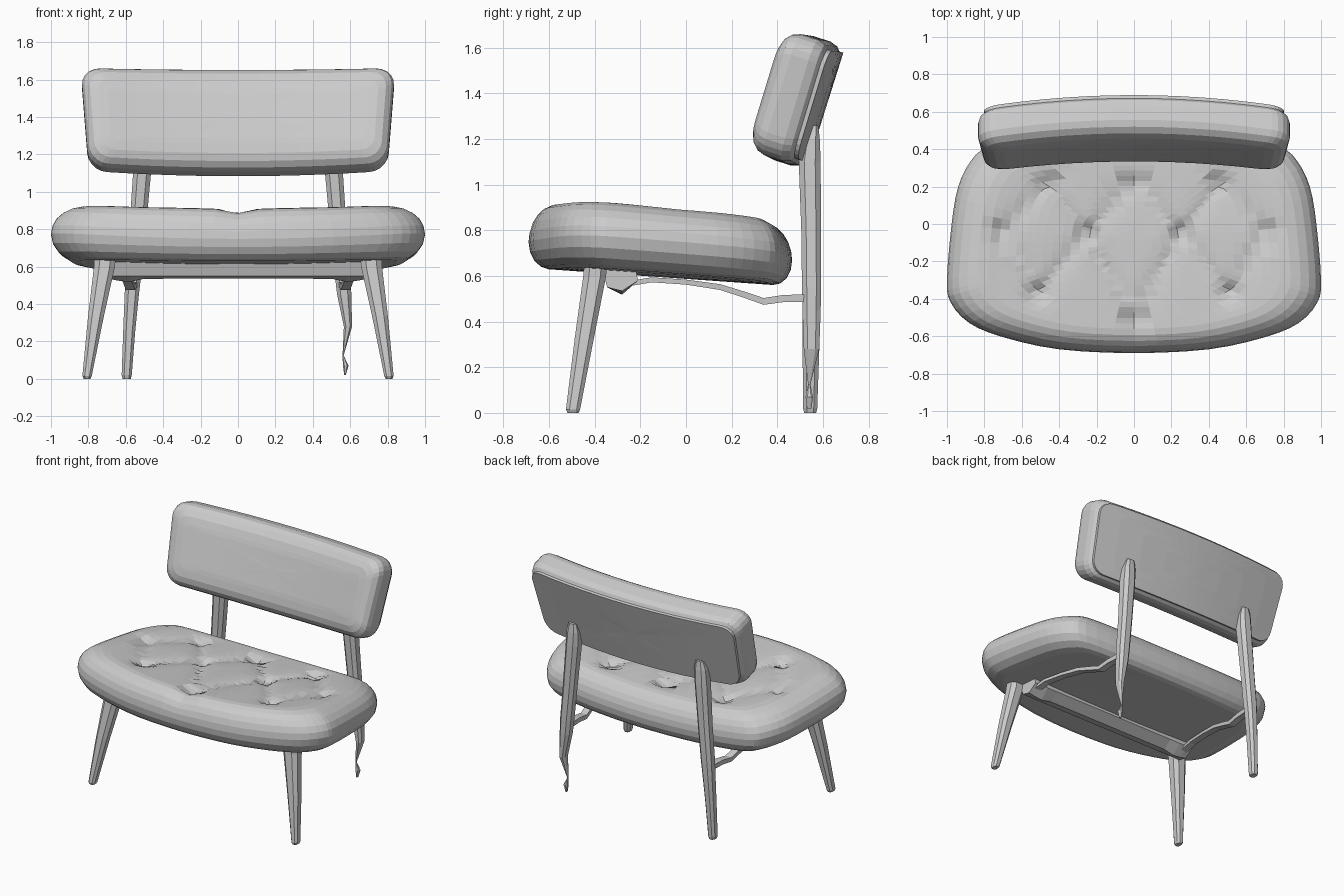
import bpy, bmesh, math
from mathutils import Vector

if "Cube" in bpy.data.objects:
    bpy.data.objects.remove(bpy.data.objects["Cube"])


def loft(name, rings):
    """Skin a list of closed rings and cap both ends."""
    bm = bmesh.new()
    vr = [[bm.verts.new(p) for p in r] for r in rings]
    n = len(vr[0])
    for a, b in zip(vr, vr[1:]):
        for i in range(n):
            j = (i + 1) % n
            bm.faces.new((a[i], a[j], b[j], b[i]))
    bm.faces.new(vr[0][::-1])
    bm.faces.new(vr[-1])
    bmesh.ops.recalc_face_normals(bm, faces=bm.faces)
    me = bpy.data.meshes.new(name)
    bm.to_mesh(me)
    bm.free()
    ob = bpy.data.objects.new(name, me)
    bpy.context.collection.objects.link(ob)
    return ob


def smooth_loop(pts, sub):
    """Closed Catmull-Rom curve through the points."""
    out, n = [], len(pts)
    for i in range(n):
        p0, p1, p2, p3 = (Vector(pts[(i + k) % n]) for k in (-1, 0, 1, 2))
        for k in range(sub):
            t = k / sub
            out.append(0.5 * (2 * p1 + (p2 - p0) * t + (2 * p0 - 5 * p1 + 4 * p2 - p3) * t * t
                              + (3 * p1 - p0 - 3 * p2 + p3) * t ** 3))
    return out


def leg(name, sections, side=1):
    """Octagonal tapered post; sections are x, y, z, half width, half depth."""
    rings = []
    for x, y, z, a, b in sections:
        rings.append([(side * (x + a * px), y + b * py, z) for px, py in
                      ((1, .5), (.5, 1), (-.5, 1), (-1, .5), (-1, -.5), (-.5, -1), (.5, -1), (1, -.5))])
    return loft(name, rings)


# Seat cushion: outline, tufting points and creases
half = [(0.4, -0.67), (0.7, -0.605), (0.88, -0.53), (0.98, -0.42), (1.0, -0.3), (0.975, 0.0),
        (0.94, 0.2), (0.87, 0.34), (0.77, 0.41), (0.45, 0.45)]
outline = smooth_loop([(0, -0.69)] + half + [(0, 0.465)] + [(-x, y) for x, y in reversed(half)], 3)
row_a = [(-0.46, 0.22), (0, 0.22), (0.46, 0.22)]
row_b = [(-0.71, -0.05), (-0.25, -0.05), (0.25, -0.05), (0.71, -0.05)]
row_c = [(-0.51, -0.36), (0, -0.5), (0.51, -0.36)]
buttons = [Vector(p) for p in row_a + row_b + row_c]
creases = [(Vector(p), Vector(q)) for p in row_b for q in row_a + row_c if abs(p[0] - q[0]) < 0.4]
creases.append((Vector((0, -0.5)), Vector((0, -0.69))))


def seg_dist(p, a, b):
    d = b - a
    t = max(0, min(1, (p - a).dot(d) / d.length_squared))
    return (p - a - d * t).length


def tuft(p):
    crease = min(seg_dist(p, a, b) for a, b in creases)
    button = min((p - b).length for b in buttons)
    return 0.022 * math.exp(-crease / 0.05) + 0.035 * math.exp(-(button / 0.05) ** 2)


def seat_ring(s, lift):
    """lift runs from -1 (underside) through 0 (rim) to 1 (top)."""
    c, ring = Vector((0, -0.1)), []
    for q in outline:
        p = c + (q - c) * s
        x, y = p
        mid = 0.70 - 0.07 * y + 0.05 * x * x
        top = 0.897 - 0.085 * (y + 0.4) + 0.05 * x * x
        low = 0.615 - 0.07 * (y + 0.4) + 0.03 * x * x
        z = mid + lift * ((top - mid) if lift > 0 else (mid - low))
        if lift > 0:
            z -= tuft(p) * lift
        ring.append((x, y, z))
    return ring


rings = [seat_ring(s, -1) for s in (0.05, 0.4, 0.7)]
for i in range(4, 0, -1):
    a = math.radians(90 * i / 4)
    rings.append(seat_ring(1 - 0.15 * (1 - math.cos(a)), -math.sin(a)))
for i in range(7):
    a = math.radians(90 * i / 6)
    rings.append(seat_ring(1 - 0.22 * (1 - math.cos(a)), math.sin(a)))
rings += [seat_ring(0.78 * (1 - i / 16), 1) for i in range(1, 16)]
loft("seat_cushion", rings)

# Backrest: rounded slab, leaning back and bowed around the sitter
TILT = math.radians(17.5)


def back_ring(inset, d, s=1.0):
    hw, hh, r = 0.82 - inset, 0.285 - inset, max(0.1 - inset * 0.4, 0.03)
    pts = []
    for k, (sx, sy) in enumerate(((1, 1), (-1, 1), (-1, -1), (1, -1))):
        for i in range(6):
            a = math.radians(90 * k + 18 * i)
            pts.append(Vector((sx * (hw - r) + r * math.cos(a), sy * (hh - r) + r * math.sin(a))))
        nx, ny = ((-1, 1), (-1, -1), (1, -1), (1, 1))[k]
        a = math.radians(90 * k + 90)
        nxt = Vector((nx * (hw - r) + r * math.cos(a), ny * (hh - r) + r * math.sin(a)))
        n, last = (12 if k % 2 == 0 else 5), pts[-1]
        pts += [last.lerp(nxt, i / n) for i in range(1, n)]
    ring = []
    for p in pts:
        x, u = p * s
        x *= 1 + 0.09 * u
        b = (x / 0.8) ** 2
        u += 0.03 * b * (0.5 - u / 0.57) + 0.01 * b * (0.5 + u / 0.57)
        ring.append((x, 0.50 + u * math.sin(TILT) + d * math.cos(TILT) - 0.065 * b,
                     1.37 + u * math.cos(TILT) - d * math.sin(TILT)))
    return ring


scales = (0.05, 0.3, 0.55, 0.8)
rings = [back_ring(0.03, 0.10, s) for s in scales]
rings += [back_ring(i, d) for i, d in ((0.03, 0.10), (0.012, 0.085), (0, 0.05), (0, -0.03), (0.012, -0.065),
                                      (0.04, -0.093), (0.08, -0.109), (0.13, -0.115))]
rings += [back_ring(0.13, -0.117, s) for s in reversed(scales)]
loft("backrest_cushion", rings)

# Flat panel on the rear of the backrest
rings = [back_ring(0.03, 0.09, s) for s in scales] + [back_ring(0.03, d) for d in (0.09, 0.118)]
loft("backrest_panel", rings + [back_ring(0.03, 0.118, s) for s in reversed(scales)])

# Splayed front legs
for side in (-1, 1):
    leg("front_leg", [(0.807, -0.495, 0.0, 0.018, 0.024), (0.807, -0.495, 0.015, 0.025, 0.031),
                      (0.76, -0.445, 0.33, 0.042, 0.042), (0.714, -0.40, 0.60, 0.056, 0.05),
                      (0.71, -0.395, 0.67, 0.058, 0.05)], side)

# Back legs rising to the backrest; the right one is broken away near the floor
upper = [(0.568, 0.55, 0.45, 0.038, 0.04), (0.56, 0.55, 0.55, 0.042, 0.042), (0.537, 0.548, 0.8, 0.044, 0.043),
         (0.513, 0.542, 1.1, 0.048, 0.048), (0.508, 0.55, 1.2, 0.045, 0.036), (0.505, 0.56, 1.26, 0.03, 0.02)]
whole = [(0.595, 0.544, 0.0, 0.022, 0.026), (0.595, 0.544, 0.02, 0.027, 0.031), (0.582, 0.547, 0.25, 0.032, 0.036)]
broken = [(0.572, 0.54, 0.02, 0.004, 0.01), (0.576, 0.54, 0.07, 0.015, 0.016), (0.562, 0.54, 0.125, 0.003, 0.005),
          (0.588, 0.55, 0.28, 0.022, 0.034)]
leg("back_leg_left", whole + upper, -1)
leg("back_leg_right", broken + upper, 1)

# Front rail under the seat, deeper at its ends
rings = []
for x in (-0.69, -0.64, -0.58, -0.5, -0.25, 0, 0.25, 0.5, 0.58, 0.64, 0.69):
    drop = 0.02 * math.exp(-((abs(x) - 0.6) / 0.05) ** 2)
    rings.append([(x, y, z) for y, z in ((-0.37, 0.635), (-0.345, 0.55), (-0.28, 0.535 - drop),
                                         (-0.21, 0.58), (-0.22, 0.625))])
loft("front_rail", rings)

# Thin curved side rails joining front rail to back legs
path = [(0.65, -0.28, 0.56), (0.64, -0.15, 0.582), (0.62, 0.0, 0.572), (0.60, 0.15, 0.55), (0.585, 0.26, 0.515),
        (0.575, 0.34, 0.487), (0.57, 0.43, 0.50), (0.565, 0.53, 0.50)]
for side in (-1, 1):
    loft("side_rail", [[(side * (x + a), y, z + b * (1 + max(0, y))) for a, b in
                        ((-0.025, -0.01), (0.025, -0.01), (0.025, 0.012), (-0.025, 0.012))] for x, y, z in path])
